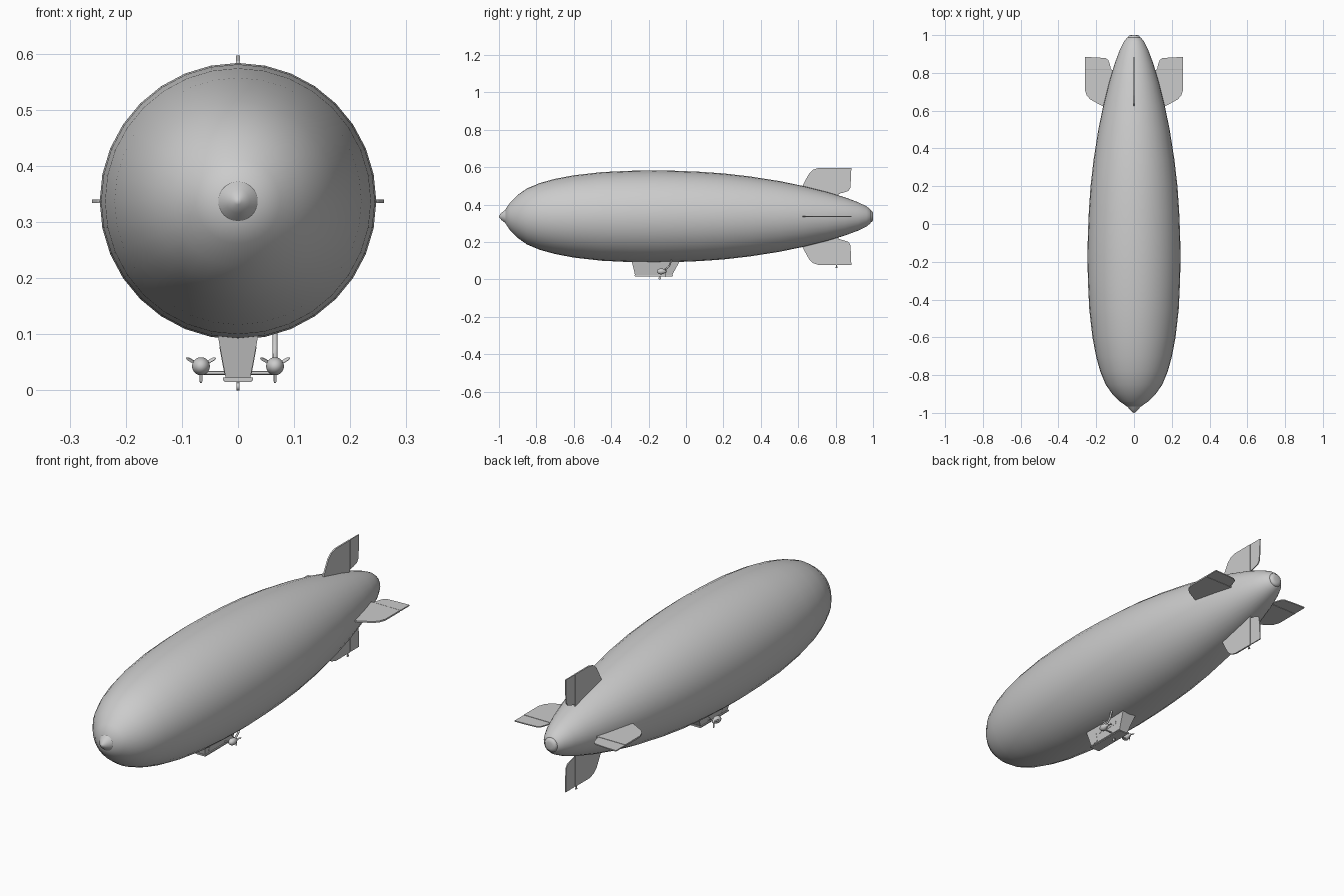
import bpy, bmesh, math
from mathutils import Vector, Matrix

if "Cube" in bpy.data.objects:
    bpy.data.objects.remove(bpy.data.objects["Cube"])

AXIS_Z = 0.337


def make(name, bm, smooth=None):
    bmesh.ops.recalc_face_normals(bm, faces=bm.faces)
    me = bpy.data.meshes.new(name)
    bm.to_mesh(me)
    bm.free()
    ob = bpy.data.objects.new(name, me)
    bpy.context.collection.objects.link(ob)
    if smooth:
        bpy.ops.object.select_all(action='DESELECT')
        ob.select_set(True)
        bpy.context.view_layer.objects.active = ob
        bpy.ops.object.shade_smooth_by_angle(angle=math.radians(smooth))
    return ob


def lathe(name, profile, n, center, smooth=40):
    """Revolve (y, radius) points round a line along y."""
    bm = bmesh.new()
    cx, cy, cz = center
    rings = []
    for y, r in profile:
        if r == 0:
            rings.append([bm.verts.new((cx, cy + y, cz))])
        else:
            rings.append([bm.verts.new((cx + r * math.sin(2 * math.pi * i / n), cy + y,
                                        cz + r * math.cos(2 * math.pi * i / n))) for i in range(n)])
    for a, b in zip(rings, rings[1:]):
        for i in range(n):
            j = (i + 1) % n
            if len(a) == 1:
                bm.faces.new((a[0], b[i], b[j]))
            elif len(b) == 1:
                bm.faces.new((a[i], a[j], b[0]))
            else:
                bm.faces.new((a[i], a[j], b[j], b[i]))
    return make(name, bm, smooth)


def plate(name, outline, thick, matrix):
    """Extrude a (y, z) outline symmetrically in x, then place it."""
    bm = bmesh.new()
    f = bm.faces.new([bm.verts.new((-thick / 2, y, z)) for y, z in outline])
    ext = bmesh.ops.extrude_face_region(bm, geom=[f])
    vs = [v for v in ext['geom'] if isinstance(v, bmesh.types.BMVert)]
    bmesh.ops.translate(bm, verts=vs, vec=(thick, 0, 0))
    bm.transform(matrix)
    return make(name, bm)


def loft(name, bottom, top):
    """Box between two rectangles given as (half width, y0, y1, z)."""
    bm = bmesh.new()
    a, b = [[bm.verts.new(p) for p in ((-w, y0, z), (w, y0, z), (w, y1, z), (-w, y1, z))]
            for w, y0, y1, z in (bottom, top)]
    bm.faces.new(a)
    bm.faces.new(b)
    for i in range(4):
        j = (i + 1) % 4
        bm.faces.new((a[i], a[j], b[j], b[i]))
    return make(name, bm)


def rod(name, p, q, r, n=12):
    p, q = Vector(p), Vector(q)
    bm = bmesh.new()
    m = Matrix.Translation((p + q) / 2) @ (q - p).to_track_quat('Z', 'Y').to_matrix().to_4x4()
    bmesh.ops.create_cone(bm, cap_ends=True, segments=n, radius1=r, radius2=r,
                          depth=(q - p).length, matrix=m)
    return make(name, bm, 40)


# Envelope with nose and tail caps
lathe("envelope", [(-0.966, 0), (-0.966, 0.037), (-0.94, 0.075), (-0.9, 0.115), (-0.85, 0.15),
                   (-0.78, 0.179), (-0.7, 0.201), (-0.6, 0.22), (-0.45, 0.237), (-0.3, 0.244),
                   (-0.17, 0.2465), (-0.05, 0.244), (0.07, 0.239), (0.2, 0.23), (0.34, 0.214),
                   (0.5, 0.189), (0.63, 0.162), (0.75, 0.132), (0.85, 0.102), (0.92, 0.076),
                   (0.965, 0.054), (0.985, 0.038), (0.99, 0.03), (0.99, 0)], 32, (0, 0, AXIS_Z))
lathe("nose_cap", [(-1, 0), (-0.998, 0.006), (-0.985, 0.021), (-0.962, 0.038), (-0.955, 0.03)],
      32, (0, 0, AXIS_Z), 60)
lathe("tail_cap", [(0.98, 0.03), (0.988, 0.033), (0.997, 0.026), (1, 0.015), (1, 0)],
      32, (0, 0, AXIS_Z), 60)

# Four tail fins, each with a hinged control surface
FIN = [(0.62, 0.15), (0.625, 0.168), (0.642, 0.2), (0.66, 0.232), (0.68, 0.25), (0.71, 0.26),
       (0.816, 0.26), (0.816, 0.1)]
FLAP = [(0.819, 0.26), (0.884, 0.26), (0.882, 0.2), (0.878, 0.15), (0.868, 0.136),
        (0.845, 0.128), (0.819, 0.122)]
for i, side in enumerate(("top", "right", "bottom", "left")):
    m = Matrix.Translation((0, 0, AXIS_Z)) @ Matrix.Rotation(i * math.pi / 2, 4, 'Y')
    plate("fin_" + side, FIN, 0.007, m)
    plate("control_surface_" + side, FLAP, 0.005, m)
    rod("hinge_" + side, m @ Vector((0, 0.8175, 0.12)), m @ Vector((0, 0.8175, 0.259)), 0.0025, 8)
rod("tail_bumper", (0, 0.805, 0.08), (0, 0.805, 0.064), 0.003)
lathe("tail_bumper_wheel", [(-0.006, 0), (-0.004, 0.004), (0.004, 0.004), (0.006, 0)], 12,
      (0, 0.805, 0.064))

# Gondola cabin and floor rim
loft("gondola", (0.022, -0.272, -0.075, 0.022), (0.041, -0.297, -0.018, 0.125))
loft("gondola_floor", (0.024, -0.274, -0.072, 0.015), (0.024, -0.274, -0.072, 0.018))
loft("gondola_rim", (0.027, -0.276, -0.07, 0.018), (0.027, -0.276, -0.07, 0.023))


def side_panel(name, y0, y1, z0, z1, s):
    def wall(z):
        return 0.022 + (z - 0.022) * 0.019 / 0.103
    bm = bmesh.new()
    inner = [(y0, z0), (y1, z0), (y1, z1), (y0, z1)]
    a = [bm.verts.new((s * (wall(z) - 0.001), y, z)) for y, z in inner]
    b = [bm.verts.new((s * (wall(z) + 0.001), y, z)) for y, z in inner]
    bm.faces.new(b)
    for i in range(4):
        j = (i + 1) % 4
        bm.faces.new((a[i], a[j], b[j], b[i]))
    make(name, bm)


# Door, windows and engines on both sides
for s, side in ((1, "right"), (-1, "left")):
    side_panel("door_" + side, -0.25, -0.228, 0.028, 0.078, s)
    for k in range(4):
        y = -0.215 + k * 0.034
        side_panel(f"window_{side}_{k}", y, y + 0.022, 0.058, 0.078, s)
    c = (s * 0.066, -0.13, 0.043)
    lathe("engine_" + side, [(-0.026, 0), (-0.023, 0.008), (-0.015, 0.0135), (-0.005, 0.016),
                             (0.006, 0.0145), (0.018, 0.009), (0.026, 0.005), (0.03, 0)], 20, c, 60)
    rod("engine_strut_" + side, (s * 0.018, -0.13, 0.031), (s * 0.066, -0.13, 0.031), 0.0032)
    # Three propeller blades
    for k in range(3):
        m = (Matrix.Translation((c[0], -0.108, c[2]))
             @ Matrix.Rotation(math.pi + k * 2 * math.pi / 3, 4, 'Y')
             @ Matrix.Rotation(math.radians(60), 4, 'Z'))
        plate(f"propeller_{side}_{k}", [(-0.002, 0), (-0.003, 0.012), (-0.003, 0.026),
                                        (-0.001, 0.03), (0.001, 0.03), (0.003, 0.026),
                                        (0.003, 0.012), (0.002, 0)], 0.0015, m)

# Curved duct from the right engine up to the envelope
cu = bpy.data.curves.new("air_duct", 'CURVE')
cu.dimensions = '3D'
cu.bevel_depth = 0.0045
cu.bevel_resolution = 2
cu.use_fill_caps = True
sp = cu.splines.new('NURBS')
path = [(-0.125, 0.045), (-0.1, 0.06), (-0.085, 0.078), (-0.075, 0.115)]
sp.points.add(len(path) - 1)
for p, (y, z) in zip(sp.points, path):
    p.co = (0.066, y, z, 1)
sp.use_endpoint_u = True
sp.order_u = 3
bpy.context.collection.objects.link(bpy.data.objects.new("air_duct", cu))

# Landing wheel under the cabin
rod("wheel_leg", (0, -0.14, 0.018), (0, -0.14, 0.007), 0.0025)
rod("landing_wheel", (-0.003, -0.14, 0.007), (0.003, -0.14, 0.007), 0.007, 20)
